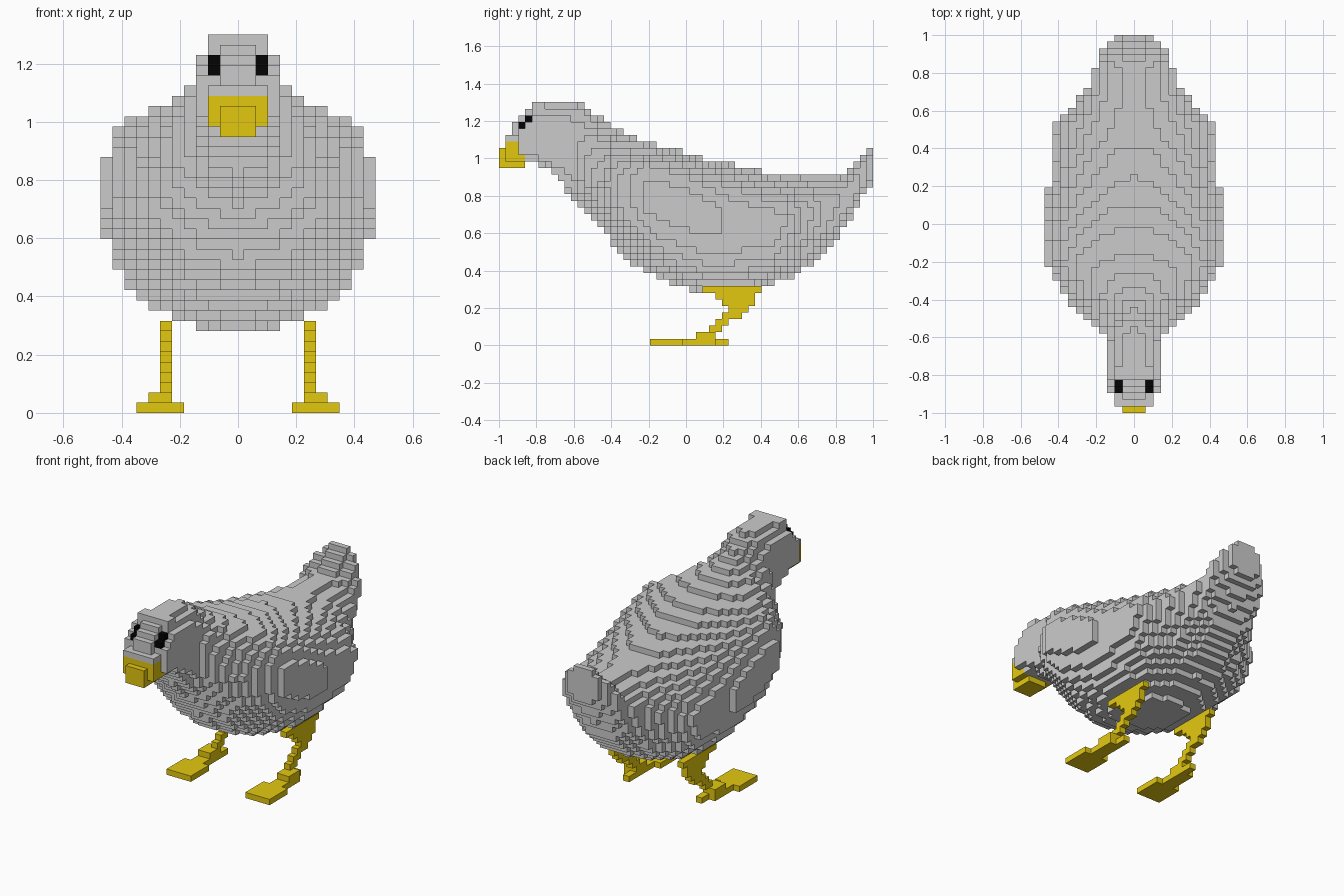
import bpy

if "Cube" in bpy.data.objects:
    bpy.data.objects.remove(bpy.data.objects["Cube"])

# Cell size of the block grid: i is centred on x = 0, j runs from y = -1, k from z = 0
DX, DY, DZ = 0.0411, 2 / 57, 1.3 / 37


def lerp(points, t):
    """Piecewise linear lookup in a list of (t, value)."""
    if t <= points[0][0]:
        return points[0][1]
    for (a, u), (b, v) in zip(points, points[1:]):
        if t <= b:
            return u + (v - u) * (t - a) / (b - a)
    return points[-1][1]


def block(i0, i1, j0, j1, k0, k1):
    """All cells in an inclusive index box."""
    return {(i, j, k) for i in range(i0, i1 + 1)
            for j in range(j0, j1 + 1) for k in range(k0, k1 + 1)}


def material(name, color):
    mat = bpy.data.materials.new(name)
    mat.diffuse_color = color
    mat.use_nodes = True
    mat.node_tree.nodes["Principled BSDF"].inputs["Base Color"].default_value = mat.diffuse_color
    return mat


SIDES = {
    (1, 0, 0): [(1, 0, 0), (1, 1, 0), (1, 1, 1), (1, 0, 1)],
    (-1, 0, 0): [(0, 0, 0), (0, 0, 1), (0, 1, 1), (0, 1, 0)],
    (0, 1, 0): [(0, 1, 0), (0, 1, 1), (1, 1, 1), (1, 1, 0)],
    (0, -1, 0): [(0, 0, 0), (1, 0, 0), (1, 0, 1), (0, 0, 1)],
    (0, 0, 1): [(0, 0, 1), (1, 0, 1), (1, 1, 1), (0, 1, 1)],
    (0, 0, -1): [(0, 0, 0), (0, 1, 0), (1, 1, 0), (1, 0, 0)],
}


def build(name, cells, solid, mat=None):
    """Mesh the outer faces of a set of cells."""
    index, faces = {}, []
    for c in sorted(cells):
        for d, corners in SIDES.items():
            if tuple(a + b for a, b in zip(c, d)) in solid:
                continue
            faces.append([index.setdefault(tuple(a + b for a, b in zip(c, q)), len(index))
                          for q in corners])
    verts = [((i - 0.5) * DX, j * DY - 1, k * DZ) for i, j, k in index]
    mesh = bpy.data.meshes.new(name)
    mesh.from_pydata(verts, [], faces)
    if mat:
        mesh.materials.append(mat)
    bpy.context.collection.objects.link(bpy.data.objects.new(name, mesh))


# Body profiles along y: top line, underside, half width, height of the widest point
TOP = [(-.91, 1.19), (-.88, 1.23), (-.845, 1.27), (-.81, 1.3), (-.57, 1.3), (-.52, 1.265),
       (-.45, 1.21), (-.37, 1.16), (-.3, 1.12), (-.2, 1.08), (-.04, 1.04), (.11, 1.0),
       (.25, .966), (.42, .931), (.5, .912), (.84, .912), (.877, .94), (.982, 1.05)]
LOW = [(-.91, 1.0), (-.8, .975), (-.73, .94), (-.62, .81), (-.5, .69), (-.4, .56), (-.3, .45),
       (-.2, .38), (-.05, .32), (.1, .28), (.3, .28), (.45, .32), (.6, .385), (.7, .45),
       (.8, .55), (.87, .67), (.95, .81), (1, .86)]
WIDTH = [(-.915, .11), (-.88, .15), (-.6, .15), (-.56, .19), (-.45, .3), (-.38, .375),
         (-.27, .43), (-.2, .467), (.15, .465), (.2, .45), (.45, .435), (.52, .42), (.58, .36),
         (.7, .265), (.8, .215), (.92, .18), (.95, .16), (1, .1)]
MID = [(-.9, 1.1), (-.65, 1.06), (-.55, .95), (-.45, .86), (-.3, .81), (-.18, .79), (.2, .67),
       (.45, .65), (.6, .7), (.75, .77), (.87, .83), (1, .95)]
# Roundness of the upper and lower half of each cross-section (2 is an ellipse)
UPPER = [(-.62, 2.7), (-.55, 1.6), (-.45, 1.4), (-.35, 1.7), (-.22, 2.6), (-.1, 2.5),
         (.15, 2.1), (.45, 1.8), (.65, 1.5), (.85, 1.5), (1, 2.2)]
LOWER = [(-.8, 2.8), (-.6, 1.9), (-.4, 1.8), (0, 2.1)]

body = set()
for j in range(2, 57):
    y = (j + .5) * DY - 1
    top, low, w, mid = (lerp(p, y) for p in (TOP, LOW, WIDTH, MID))
    for i in range(-11, 12):
        for k in range(8, 37):
            z = (k + .5) * DZ
            h, n = (top - mid, lerp(UPPER, y)) if z > mid else (mid - low, lerp(LOWER, y))
            if (abs(i) * DX / w) ** n + (abs(z - mid) / h) ** n <= 1:
                body.add((i, j, k))

# Stepped eyes, with the brow cut back around them
eyes = {(s * 2, j, j + 30) for s in (-1, 1) for j in (3, 4)}
body = {(i, j, k) for i, j, k in body if not (abs(i) >= 2 and j < 5 and k >= j + 30)}

# Beak, with the grey bridge above it
beak = (block(-1, 1, 0, 0, 27, 29) | block(-2, 2, 1, 2, 28, 30)
        | block(-2, 2, 3, 3, 28, 29) | block(-1, 1, 1, 3, 27, 27))
body = (body | block(-2, 2, 1, 2, 31, 31)) - beak

# Leg: flat foot, ankle, then a one-cell shin that widens into a thigh
leg = (block(5, 8, 23, 27, 0, 0) | block(6, 7, 28, 32, 0, 0)
       | block(6, 6, 33, 34, 0, 0) | block(6, 7, 30, 32, 1, 1))
for k, (a, b) in enumerate([(32, 33), (33, 34), (34, 36), (35, 37),
                            (34, 38), (33, 38), (31, 39)], 2):
    leg |= block(6, 6, a, b, k, k)
leg -= body
mirrored = {(-i, j, k) for i, j, k in leg}

yellow = material("yellow", (0.776, 0.582, 0.005, 1))
black = material("black", (0.001, 0.001, 0.001, 1))
solid = body | eyes | beak | leg | mirrored
build("body", body, solid)
build("eyes", eyes, solid, black)
build("beak", beak, solid, yellow)
build("left_leg", leg, solid, yellow)
build("right_leg", mirrored, solid, yellow)
